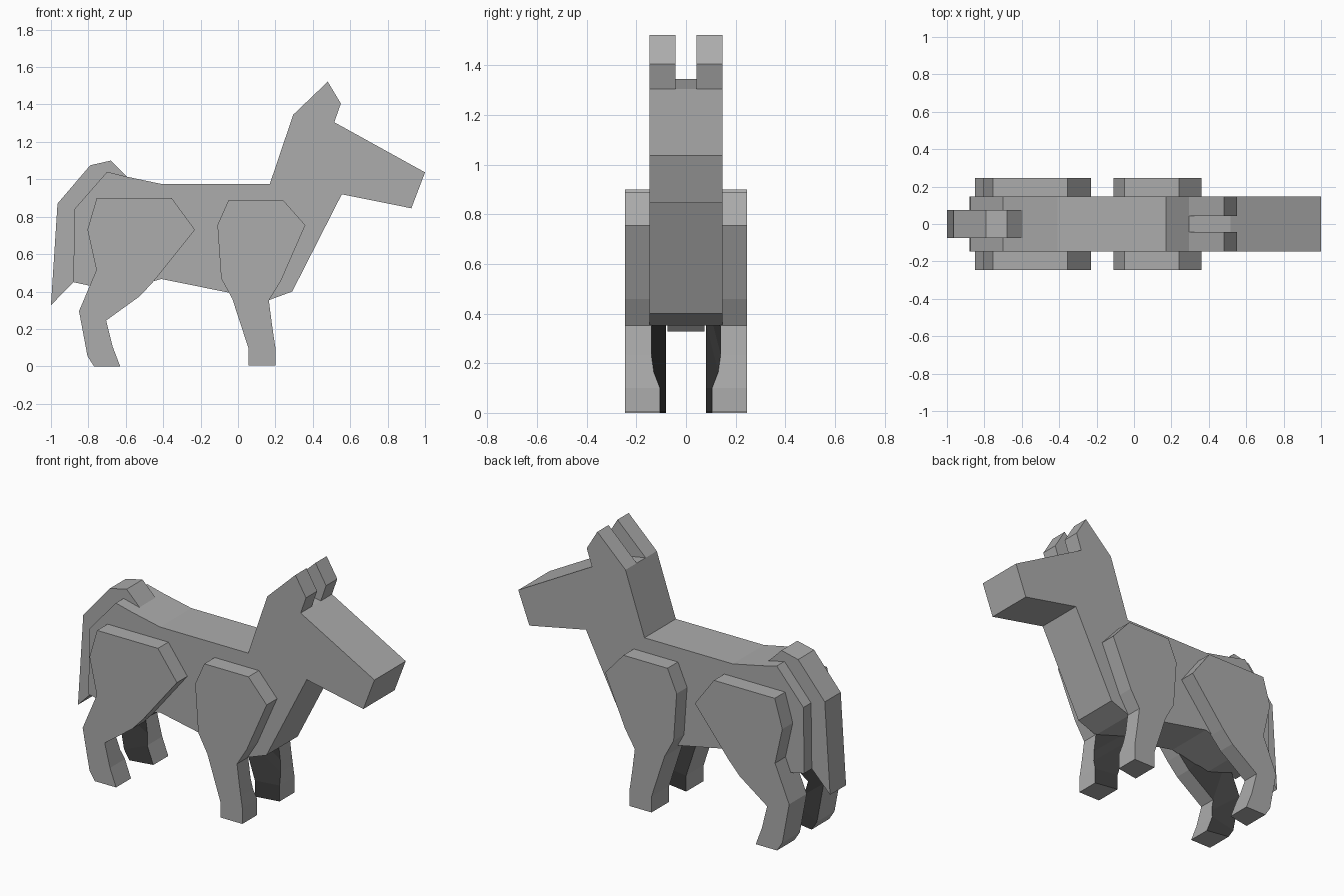
import bpy
import bmesh

cube = bpy.data.objects.get("Cube")
if cube:
    bpy.data.objects.remove(cube, do_unlink=True)


def make_material(name, value):
    mat = bpy.data.materials.new(name)
    mat.use_nodes = True
    color = (value, value, value, 1)
    mat.diffuse_color = color
    mat.node_tree.nodes["Principled BSDF"].inputs["Base Color"].default_value = color
    return mat


GREY_COAT = make_material("grey coat", 0.413)
DARK_COAT = make_material("dark inner leg", 0.045)


# Extrude an x,z outline along y; a third number in a point sets its inner depth.
# With a heel index, the inner side is a dark strip of quads up from the sole.
def slab(name, profile, outer, inner, flip=False, heel=None):
    side = -1 if flip else 1
    count = len(profile)
    bm = bmesh.new()
    near = [bm.verts.new((p[0], side * outer, p[1])) for p in profile]
    far = [bm.verts.new((p[0], side * (p[2] if len(p) > 2 else inner), p[1]))
           for p in profile]
    bm.faces.new(near)
    for i in range(count):
        j = (i + 1) % count
        bm.faces.new((near[j], near[i], far[i], far[j]))
    if heel is None:
        bm.faces.new(far[::-1])
    else:
        for k in range(count // 2 - 1):
            back, front = heel - k, heel + 1 + k
            face = bm.faces.new((far[front + 1], far[front], far[back], far[back - 1]))
            face.material_index = 1
    if flip:
        bmesh.ops.reverse_faces(bm, faces=bm.faces[:])
    mesh = bpy.data.meshes.new(name)
    bm.to_mesh(mesh)
    bm.free()
    mesh.materials.append(GREY_COAT)
    if heel is not None:
        mesh.materials.append(DARK_COAT)
    obj = bpy.data.objects.new(name, mesh)
    bpy.context.collection.objects.link(obj)


BODY_Y = 0.147   # half width of body and head
LEG_Y = 0.245    # outer face of the legs
BACK_Y = -0.08   # inner edge along the back of each leg
FOOT_Y = -0.105  # inner edge along the front of each foot

# Body, neck and head in one outline
body = [(-0.88, 0.45), (-0.65, 0.40), (-0.41, 0.467), (0.16, 0.352),
        (0.29, 0.40), (0.555, 0.92), (0.927, 0.845), (1.0, 1.037),
        (0.515, 1.305), (0.295, 1.345), (0.17, 0.975), (-0.41, 0.975),
        (-0.60, 1.015), (-0.70, 1.04), (-0.875, 0.84)]
slab("body_and_head", body, -BODY_Y, BODY_Y)

# Tail
tail = [(-1.0, 0.327), (-0.87, 0.46), (-0.86, 0.83), (-0.70, 1.0),
        (-0.595, 1.015), (-0.68, 1.10), (-0.79, 1.075), (-0.965, 0.87)]
slab("tail", tail, -0.075, 0.075)

# Ears
ear = [(0.295, 1.345), (0.515, 1.305), (0.55, 1.405), (0.48, 1.522)]

# Legs
hind_leg = [(-0.805, 0.73, BACK_Y), (-0.757, 0.515, BACK_Y),
            (-0.85, 0.295, BACK_Y), (-0.805, 0.055, BACK_Y),
            (-0.77, 0, BACK_Y), (-0.63, 0, FOOT_Y), (-0.67, 0.105, FOOT_Y),
            (-0.685, 0.165, -0.128), (-0.705, 0.245), (-0.525, 0.375),
            (-0.455, 0.45), (-0.23, 0.73), (-0.355, 0.90), (-0.755, 0.90)]
front_leg = [(-0.11, 0.755, BACK_Y), (-0.09, 0.47, BACK_Y),
             (-0.03, 0.36, BACK_Y), (0.055, 0.10, BACK_Y),
             (0.055, 0.005, BACK_Y), (0.2, 0.005, FOOT_Y),
             (0.2, 0.10, FOOT_Y), (0.19, 0.165, -0.13), (0.18, 0.235),
             (0.165, 0.352), (0.23, 0.458), (0.36, 0.755),
             (0.24, 0.89), (-0.05, 0.89)]

for label, flip in (("near", False), ("far", True)):
    slab(label + "_ear", ear, -BODY_Y, -0.042, flip)
    slab(label + "_hind_leg", hind_leg, -LEG_Y, -0.14, flip, heel=4)
    slab(label + "_front_leg", front_leg, -LEG_Y, -0.14, flip, heel=4)
